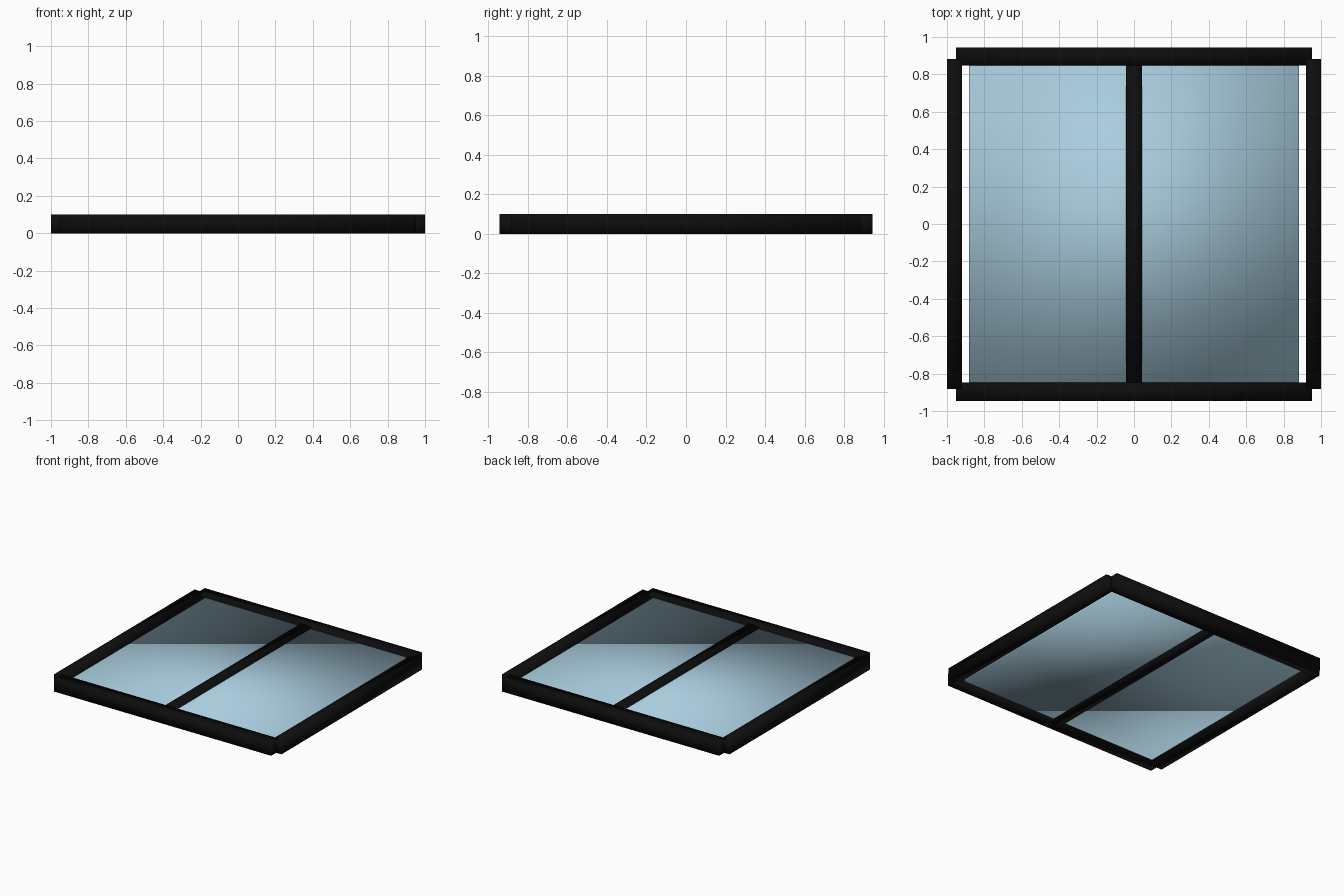
import bpy

if "Cube" in bpy.data.objects:
    bpy.data.objects.remove(bpy.data.objects["Cube"])


def material(name, rgb):
    m = bpy.data.materials.new(name)
    m.diffuse_color = (*rgb, 1.0)
    m.use_nodes = True
    m.node_tree.nodes["Principled BSDF"].inputs["Base Color"].default_value = m.diffuse_color
    return m


black = material("black_frame", (0.004, 0.004, 0.004))
blue = material("pale_blue_glass", (0.40, 0.61, 0.73))


def box(name, x, y, z, mat):
    """Smooth-shaded box from (min, max) ranges on each axis."""
    bpy.ops.mesh.primitive_cube_add(size=1)
    ob = bpy.context.object
    ob.name = name
    for v in ob.data.vertices:
        v.co = [r[0] if c < 0 else r[1] for c, r in zip(v.co, (x, y, z))]
    ob.data.materials.append(mat)
    bpy.ops.object.shade_smooth()
    return ob


H = (0.0, 0.1)

# side rails, and the slightly wider front and back rails
for side, s in (("left", -1), ("right", 1)):
    box(side + "_rail", sorted((s * 0.92, s * 1.0)), (-0.883, 0.883), H, black)
for side, s in (("front", -1), ("back", 1)):
    box(side + "_rail", (-0.953, 0.953), sorted((s * 0.848, s * 0.945)), H, black)

# centre bar
box("centre_bar", (-0.042, 0.042), (-0.883, 0.883), H, black)

# single glass slab, with a narrow gap to the side rails
box("glass_pane", (-0.882, 0.882), (-0.882, 0.882), (0.02, 0.08), blue)
